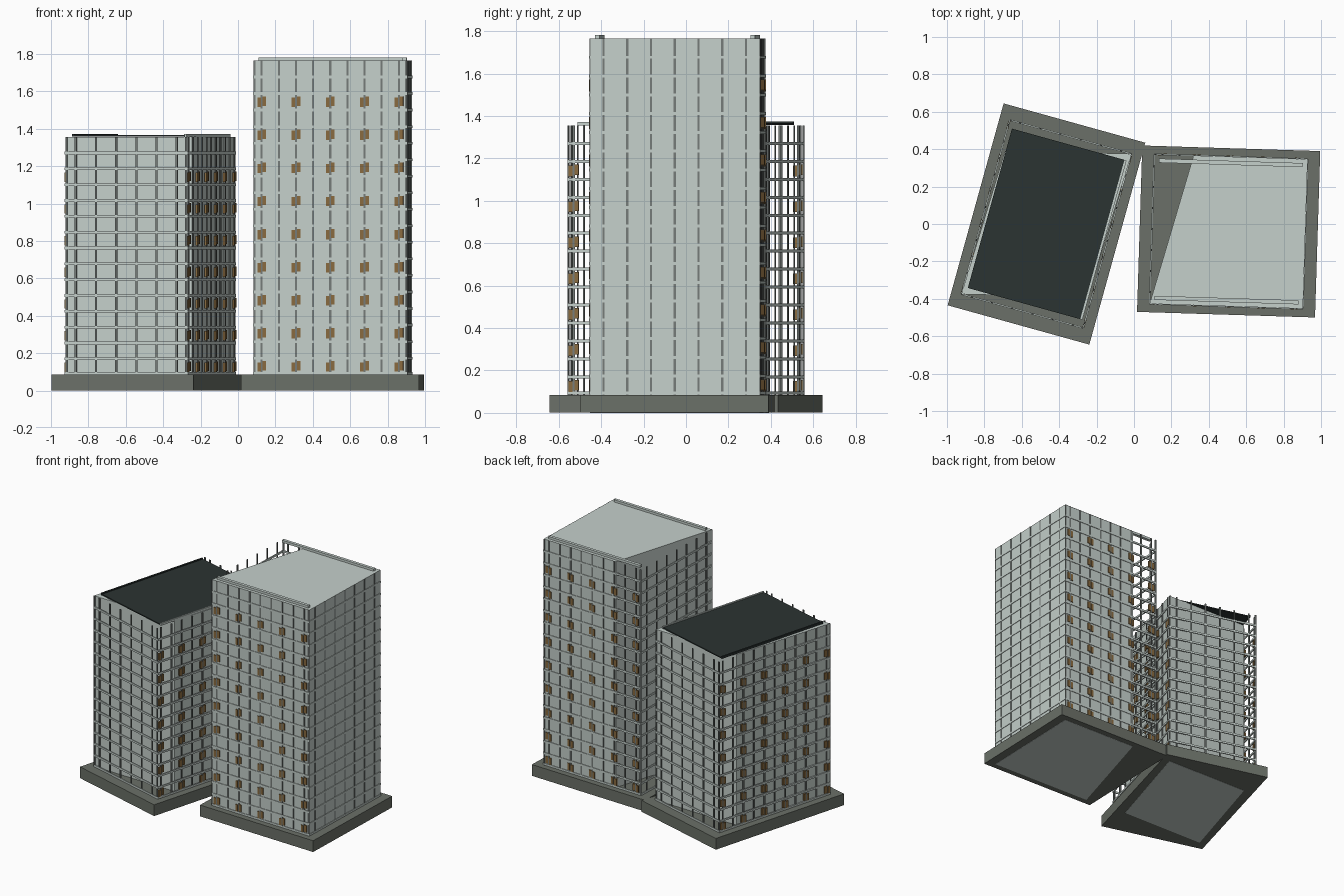
import bpy, bmesh, math
from mathutils import Matrix, Vector

cube = bpy.data.objects.get("Cube")
if cube:
    bpy.data.objects.remove(cube, do_unlink=True)

BASE = 0.085      # top of the base slabs
BAR = 0.011       # width of upright bars
BEAM = 0.014      # height of floor bars
DEPTH = 0.008     # depth of the lattice


def material(name, rgb):
    m = bpy.data.materials.new(name)
    m.use_nodes = True
    m.diffuse_color = (*rgb, 1)
    m.node_tree.nodes["Principled BSDF"].inputs["Base Color"].default_value = (*rgb, 1)
    return m


PALE = material("pale_concrete", (0.56, 0.63, 0.60))
GREY = material("grey_metal", (0.18, 0.20, 0.19))
STONE = material("dark_stone", (0.147, 0.163, 0.138))
ROOF = material("black_roofing", (0.024, 0.033, 0.032))
BROWN = material("brown_panel", (0.25, 0.145, 0.05))


def box(bm, center, size):
    mat = Matrix.Translation(Vector(center)) @ Matrix.Diagonal((*size, 1))
    bmesh.ops.create_cube(bm, size=1, matrix=mat)


def prism(bm, outline, z0, z1):
    face = bm.faces.new([bm.verts.new((x, y, z0)) for x, y in outline])
    top = bmesh.ops.extrude_face_region(bm, geom=[face])["geom"]
    verts = [v for v in top if isinstance(v, bmesh.types.BMVert)]
    bmesh.ops.translate(bm, verts=verts, vec=(0, 0, z1 - z0))
    bmesh.ops.recalc_face_normals(bm, faces=bm.faces)


def steps(count, gap):
    return [(i - (count - 1) / 2) * gap for i in range(count)]


def tower(name, place, angle, slab, half, top, floors, outline, x_cols, y_cols, panel_axis):
    hx, hy = half
    storey = (top - BASE) / floors

    def part(label, mat, build):
        bm = bmesh.new()
        build(bm)
        mesh = bpy.data.meshes.new(name + "_" + label)
        bm.to_mesh(mesh)
        bm.free()
        mesh.materials.append(mat)
        obj = bpy.data.objects.new(name + "_" + label, mesh)
        obj.location = (*place, 0)
        obj.rotation_euler.z = math.radians(angle)
        bpy.context.collection.objects.link(obj)

    # base slab and solid core
    part("base_slab", STONE,
         lambda bm: box(bm, (0, 0, BASE / 2 + 0.0005), (slab[0] * 2, slab[1] * 2, BASE - 0.001)))
    part("core", PALE, lambda bm: prism(bm, outline, 0, top))

    # upright bars on all four sides
    def columns(bm):
        mid, tall = (BASE + top) / 2, top - BASE
        corner = hx - BAR / 2
        for s in (-1, 1):
            for x in x_cols + [-corner, corner]:
                box(bm, (x, s * hy, mid), (BAR, DEPTH - 0.002, tall))
            for y in y_cols:
                box(bm, (s * hx, y, mid), (DEPTH - 0.002, BAR, tall))
    part("columns", GREY, columns)

    # floor bars running round the tower
    def floor_bars(bm):
        for k in range(floors):
            z = BASE + k * storey + (0.008 if k == 0 else 0)
            for s in (-1, 1):
                box(bm, (0, s * hy, z), (hx * 2, DEPTH, BEAM))
                box(bm, (s * hx, 0, z), (DEPTH, hy * 2, BEAM))
    part("floor_bars", PALE, floor_bars)

    # paired panels on alternate floors and columns
    def panels(bm):
        cols = x_cols if panel_axis == "x" else y_cols
        for k in range(0, floors - 2, 2):
            z = BASE + (k + 0.5) * storey
            for u in cols[::2]:
                for s in (-1, 1):
                    for t in (-1, 1):
                        a = u + t * 0.014
                        h = z + t * 0.003
                        if panel_axis == "x":
                            box(bm, (a, s * hy, h), (0.019, 0.011, 0.05))
                        else:
                            box(bm, (s * hx, a, h), (0.011, 0.019, 0.05))
    part("panels", BROWN, panels)
    return part


# tall tower with a cut rear corner
tall = tower("tall_tower", (0.506, -0.04), -1.8, (0.476, 0.445), (0.41, 0.40), 1.765, 19,
             [(-0.41, -0.40), (0.41, -0.40), (0.41, 0.40), (-0.20, 0.40)],
             steps(9, 0.0917), steps(7, 0.112), "x")


def tall_rails(bm):
    for s in (-1, 1):
        box(bm, (0, s * 0.367, 1.773), (0.77, 0.022, 0.018))


tall("roof_rails", PALE, tall_rails)

# low tower with a skewed core that leaves two corners open
low = tower("low_tower", (-0.468, 0.0), -15.5, (0.393, 0.56), (0.338, 0.483), 1.355, 15,
            [(-0.338, -0.483), (0.318, -0.318), (0.338, 0.483), (-0.318, 0.318)],
            steps(6, 0.112), steps(11, 0.091), "y")
low("roof_plate", ROOF, lambda bm: box(bm, (0, 0, 1.362), (0.626, 0.884, 0.008)))
low("left_roof_rail", PALE, lambda bm: box(bm, (0.316, 0, 1.364), (0.012, 0.884, 0.016)))
low("right_roof_rail", ROOF, lambda bm: box(bm, (-0.308, 0, 1.365), (0.012, 0.884, 0.016)))
